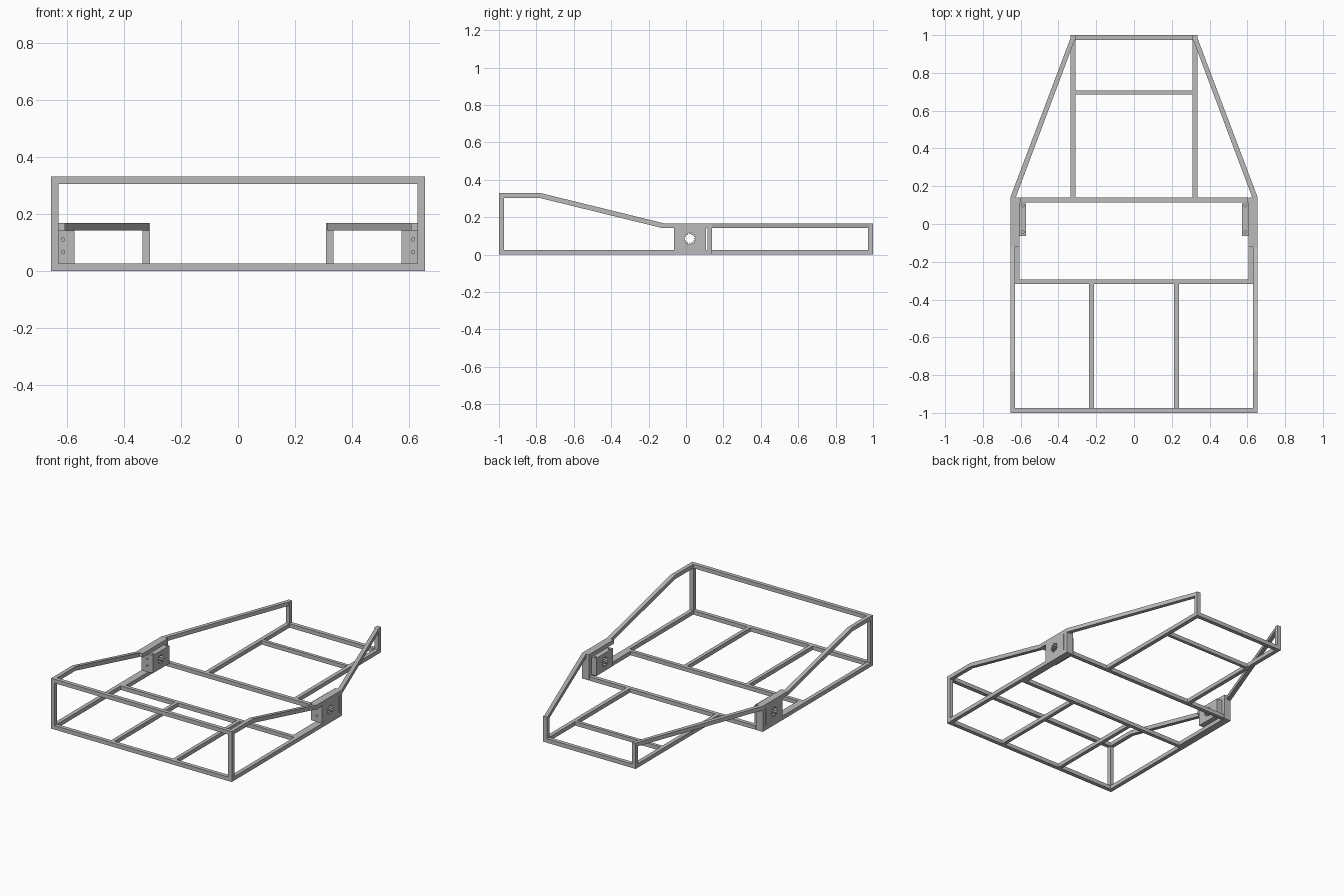
import bpy, bmesh, math
from mathutils import Vector

cube = bpy.data.objects.get("Cube")
if cube:
    bpy.data.objects.remove(cube, do_unlink=True)

steel = bpy.data.materials.new("grey_steel")
steel.use_nodes = True
steel.diffuse_color = (0.5, 0.5, 0.5, 1)
steel.node_tree.nodes["Principled BSDF"].inputs["Base Color"].default_value = (0.5, 0.5, 0.5, 1)

T = 0.026        # tube thickness
HALF = 0.655     # half width of the wide bay
REAR = 0.335     # half width of the tail
INNER = HALF - T
MID = 0.168      # height of the rear upper rails
TOP = 0.33       # height of the front hoop
BACK = 0.14      # rear end of the wide bay


def finish(name, bm):
    bmesh.ops.recalc_face_normals(bm, faces=bm.faces)
    mesh = bpy.data.meshes.new(name)
    bm.to_mesh(mesh)
    bm.free()
    mesh.materials.append(steel)
    obj = bpy.data.objects.new(name, mesh)
    bpy.context.collection.objects.link(obj)
    return obj


def box(name, x, y, z):
    """Box spanning the given (low, high) ranges."""
    bm = bmesh.new()
    bmesh.ops.create_cube(bm, size=1)
    for v in bm.verts:
        v.co = [(a + b) / 2 + c * (b - a) for (a, b), c in zip((x, y, z), v.co)]
    return finish(name, bm)


def prism(name, points, offset):
    """Flat outline swept along an offset vector."""
    bm = bmesh.new()
    face = bm.faces.new([bm.verts.new(p) for p in points])
    ext = bmesh.ops.extrude_face_region(bm, geom=[face])
    verts = [g for g in ext["geom"] if isinstance(g, bmesh.types.BMVert)]
    bmesh.ops.translate(bm, verts=verts, vec=offset)
    return finish(name, bm)


def span(s, a, b):
    return tuple(sorted((s * a, s * b)))


def cut(target, cutter):
    cutter.hide_render = True
    cutter.hide_set(True)
    mod = target.modifiers.new("hole", "BOOLEAN")
    mod.operation = "DIFFERENCE"
    mod.solver = "EXACT"
    mod.object = cutter


def round_cutter(name, centre, axis, radii, depth, count):
    """Prism cutter around an axis; radii alternate to give teeth."""
    a = Vector(axis)
    u = a.orthogonal().normalized()
    w = a.cross(u)
    pts = []
    for i in range(count):
        t = 2 * math.pi * i / count
        r = radii[i % len(radii)]
        pts.append(Vector(centre) - a * depth / 2 + (u * math.cos(t) + w * math.sin(t)) * r)
    return prism(name, pts, a * depth)


# Cross members of the floor and front hoop
floor = (0, T)
box("front_bottom_bar", (-HALF, HALF), (-1, T - 1), floor)
box("front_top_bar", (-INNER, INNER), (-1, T - 1), (TOP - T, TOP))
box("floor_cross_bar", (-INNER, INNER), (-0.317, -0.293), floor)
box("axle_cross_bar", (T - INNER, INNER - T), (BACK - T, BACK), floor)
box("tail_cross_bar", (T - REAR, REAR - T), (0.685, 0.706), floor)
box("tail_end_bar", (-REAR, REAR), (1 - T, 1), floor)

for side, s in (("left", 1), ("right", -1)):
    outer = span(s, INNER, HALF)
    inner = span(s, INNER - T * 0.85, INNER)
    tail = span(s, REAR - T, REAR)

    # Front bay
    box(side + "_front_post", outer, (-1, T - 1), (T, TOP - T))
    box(side + "_bottom_rail", outer, (T - 1, BACK), floor)
    box(side + "_inner_bottom_rail", inner, (-0.293, BACK), floor)
    box(side + "_floor_stringer", span(s, 0.213, 0.237), (T - 1, -0.317), floor)

    # Upper rail dropping from the hoop to the axle mount
    path = [(-1, TOP), (-0.78, TOP), (-0.12, MID), (BACK, MID)]
    under = [(y - 0.005 * (0 < i < 3), z - T) for i, (y, z) in enumerate(path)]
    prism(side + "_upper_rail", [(s * INNER, y, z) for y, z in path + under[::-1]],
          (s * T, 0, 0))
    box(side + "_inner_upper_rail", inner, (-0.12, BACK), (MID - T, MID))

    # Post behind the axle mount
    box(side + "_axle_post", span(s, INNER - T * 0.85, HALF), (BACK - T, BACK), (T, MID - T))

    # Tail section
    box(side + "_tail_stringer", tail, (BACK, 1 - T), floor)
    box(side + "_tail_post", tail, (1 - T, 1), (T, MID))
    prism(side + "_tail_rail",
          [(s * HALF, BACK, MID - T), (s * (HALF - 0.029), BACK, MID - T),
           (s * (REAR - T), 1 - T / 2, MID - T), (s * REAR, 1 - T / 2, MID - T)],
          (0, 0, T))

    # Axle mount block with toothed bore and bolt holes
    mount = box(side + "_axle_mount", span(s, 0.573, HALF), (-0.063, 0.108), (T, MID - T))
    cut(mount, round_cutter(side + "_bore_cutter", (s * 0.61, 0.02, 0.086), (1, 0, 0),
                            (0.033, 0.022), 0.2, 24))
    for i, z in enumerate((0.065, 0.11)):
        cut(mount, round_cutter(f"{side}_front_bolt_cutter_{i}", (s * 0.614, -0.063, z),
                                (0, 1, 0), (0.006,), 0.03, 12))
    for i, y in enumerate((-0.042, 0.098)):
        cut(mount, round_cutter(f"{side}_top_bolt_cutter_{i}", (s * 0.588, y, MID - T),
                                (0, 0, 1), (0.007,), 0.03, 12))
